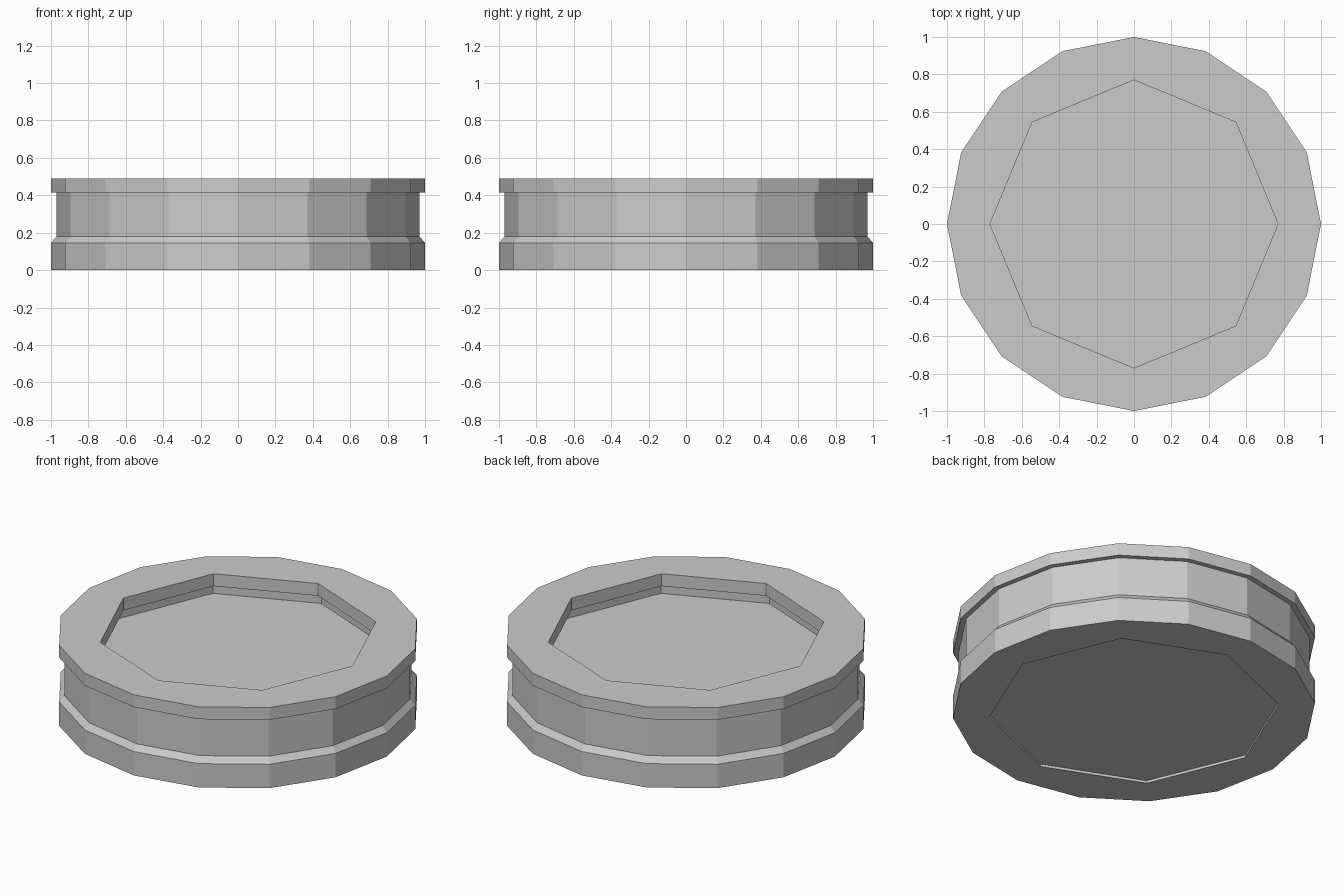
import bpy, bmesh, math

cube = bpy.data.objects.get("Cube")
if cube:
    bpy.data.objects.remove(cube, do_unlink=True)

SIDES = 16

# Single plain grey
grey = bpy.data.materials.new("plain_grey")
grey.use_nodes = True
colour = (0.6, 0.6, 0.6, 1)
grey.diffuse_color = colour
grey.node_tree.nodes["Principled BSDF"].inputs["Base Color"].default_value = colour


def ring(bm, radius, z, octagon):
    """One loop of the lathe; octagon loops pull every second point onto a flat side."""
    verts = []
    for i in range(SIDES):
        a = math.tau * i / SIDES
        r = radius * math.cos(math.pi / 8) if octagon and i % 2 else radius
        verts.append(bm.verts.new((r * math.cos(a), r * math.sin(a), z)))
    return verts


def lathe(name, profile):
    bm = bmesh.new()
    loops = [ring(bm, *p) for p in profile]
    for low, high in zip(loops, loops[1:]):
        for i in range(SIDES):
            j = (i + 1) % SIDES
            bm.faces.new((low[i], low[j], high[j], high[i]))
    bm.faces.new(loops[0][::-1])
    bm.faces.new(loops[-1])
    bmesh.ops.recalc_face_normals(bm, faces=bm.faces)
    mesh = bpy.data.meshes.new(name)
    bm.to_mesh(mesh)
    bm.free()
    mesh.materials.append(grey)
    obj = bpy.data.objects.new(name, mesh)
    bpy.context.collection.objects.link(obj)
    return obj


# (radius, height, octagonal): underside, outer wall, rim, then the recess
lathe("round_pedestal", [
    (0.80, 0.015, True),   # shallow recess underneath
    (0.80, 0.0, True),
    (1.0, 0.0, False),     # base band
    (1.0, 0.145, False),
    (0.97, 0.18, False),   # bevel up to the waist
    (0.97, 0.415, False),
    (1.0, 0.415, False),   # overhanging rim
    (1.0, 0.49, False),
    (0.77, 0.49, True),    # octagonal opening
    (0.77, 0.415, True),
    (0.80, 0.415, True),   # undercut below the rim
    (0.80, 0.357, True),   # recessed floor
])
